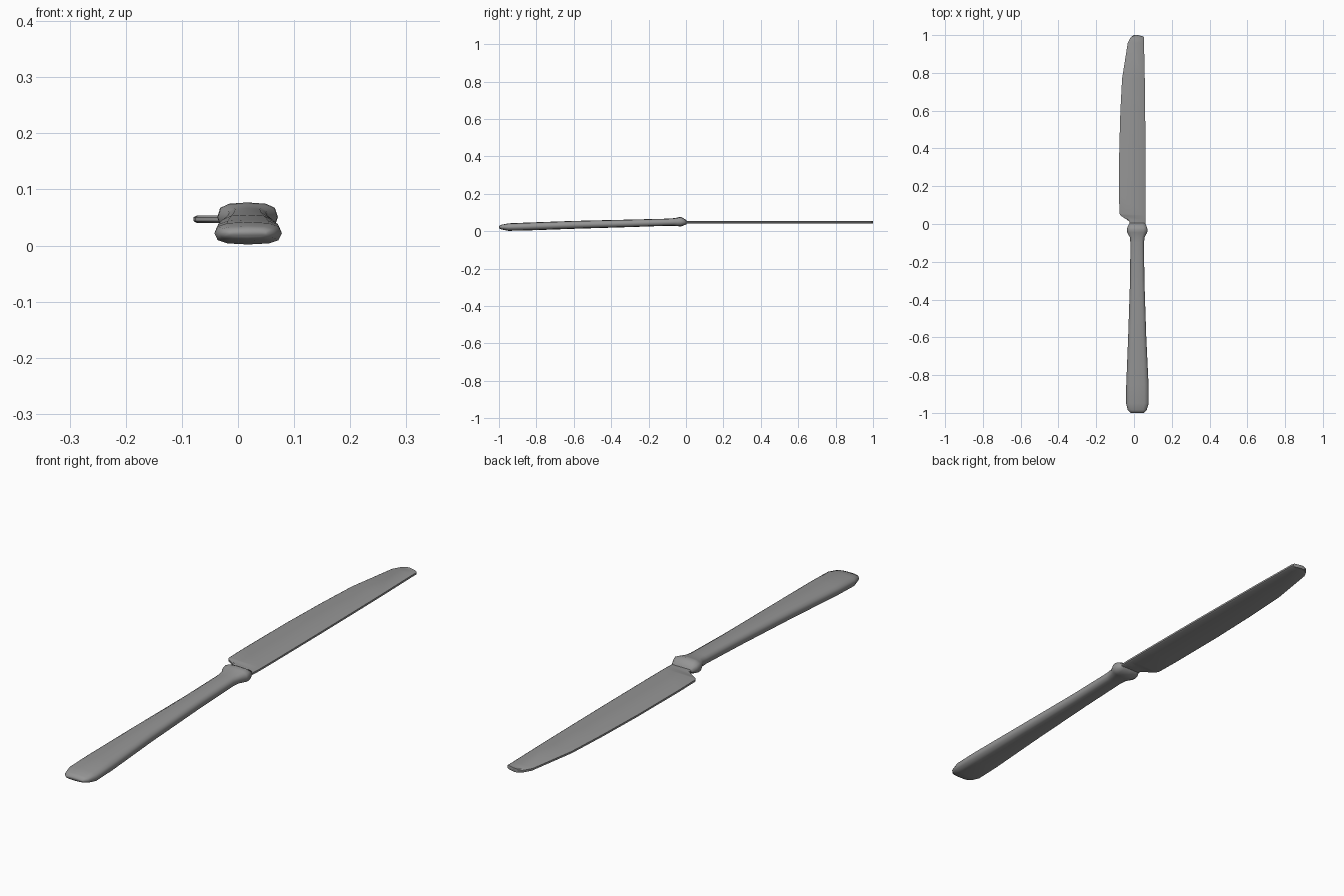
import bpy, bmesh
from math import cos, sin, pi, copysign

if "Cube" in bpy.data.objects:
    bpy.data.objects.remove(bpy.data.objects["Cube"])

# Dark steel grey
steel = bpy.data.materials.new("dark_steel")
steel.diffuse_color = (0.3, 0.3, 0.3, 1)
steel.use_nodes = True
steel.node_tree.nodes["Principled BSDF"].inputs["Base Color"].default_value = steel.diffuse_color


def loft(name, rings, angle):
    """Skin a list of equal-length point rings and cap both ends."""
    bm = bmesh.new()
    loops = [[bm.verts.new(p) for p in ring] for ring in rings]
    n = len(loops[0])
    for a, b in zip(loops, loops[1:]):
        for i in range(n):
            j = (i + 1) % n
            bm.faces.new((a[i], a[j], b[j], b[i]))
    bm.faces.new(loops[0])
    bm.faces.new(loops[-1])
    bmesh.ops.recalc_face_normals(bm, faces=bm.faces)
    mesh = bpy.data.meshes.new(name)
    bm.to_mesh(mesh)
    bm.free()
    mesh.materials.append(steel)
    obj = bpy.data.objects.new(name, mesh)
    bpy.context.collection.objects.link(obj)
    bpy.context.view_layer.objects.active = obj
    obj.select_set(True)
    bpy.ops.object.shade_smooth_by_angle(angle=angle)
    obj.select_set(False)
    return obj


def rounded_ring(y, cx, hw, cz, hh, sides=12, power=0.7):
    """Rounded-rectangle section of half width hw and half height hh."""
    def soft(v):
        return copysign(abs(v) ** power, v) if abs(v) > 1e-6 else 0.0
    return [(cx + hw * soft(cos(2 * pi * i / sides)), y,
             cz + hh * soft(sin(2 * pi * i / sides))) for i in range(sides)]


def blade_ring(y, left, right, cz=0.047, t=0.007, bevel=0.006):
    """Flat section with small bevels along the cutting edge and the spine."""
    return [(left, y, cz - t * 0.5), (left + bevel, y, cz - t),
            (right - bevel, y, cz - t), (right, y, cz - t * 0.5),
            (right, y, cz + t * 0.5), (right - bevel, y, cz + t),
            (left + bevel, y, cz + t), (left, y, cz + t * 0.5)]


# Handle with flared butt and collar: y, centre x, half width, centre z, half height
handle = [
    (-1.0, 0.017, 0.036, 0.022, 0.006),
    (-0.985, 0.017, 0.050, 0.022, 0.013),
    (-0.95, 0.018, 0.060, 0.022, 0.020),
    (-0.85, 0.018, 0.059, 0.025, 0.021),
    (-0.60, 0.017, 0.048, 0.034, 0.021),
    (-0.30, 0.017, 0.038, 0.042, 0.020),
    (-0.10, 0.017, 0.036, 0.048, 0.019),
    (-0.07, 0.017, 0.039, 0.049, 0.020),
    (-0.045, 0.017, 0.053, 0.050, 0.023),
    (-0.03, 0.017, 0.054, 0.051, 0.026),
    (-0.018, 0.017, 0.052, 0.050, 0.022),
    (0.004, 0.017, 0.042, 0.048, 0.010),
]
loft("handle", [rounded_ring(*s) for s in handle], 1.2)

# Blade outline: y, cutting edge x, spine x
blade = [
    (-0.03, -0.022, 0.058), (0.012, -0.024, 0.060), (0.022, -0.036, 0.061),
    (0.045, -0.072, 0.062), (0.055, -0.077, 0.062), (0.15, -0.079, 0.062),
    (0.40, -0.078, 0.061), (0.60, -0.072, 0.059), (0.77, -0.063, 0.057),
    (0.96, -0.033, 0.053), (0.985, -0.019, 0.053),
    (0.993, -0.013, 0.050), (1.0, 0.0, 0.022),
]
loft("blade", [blade_ring(*s) for s in blade], 0.6)
